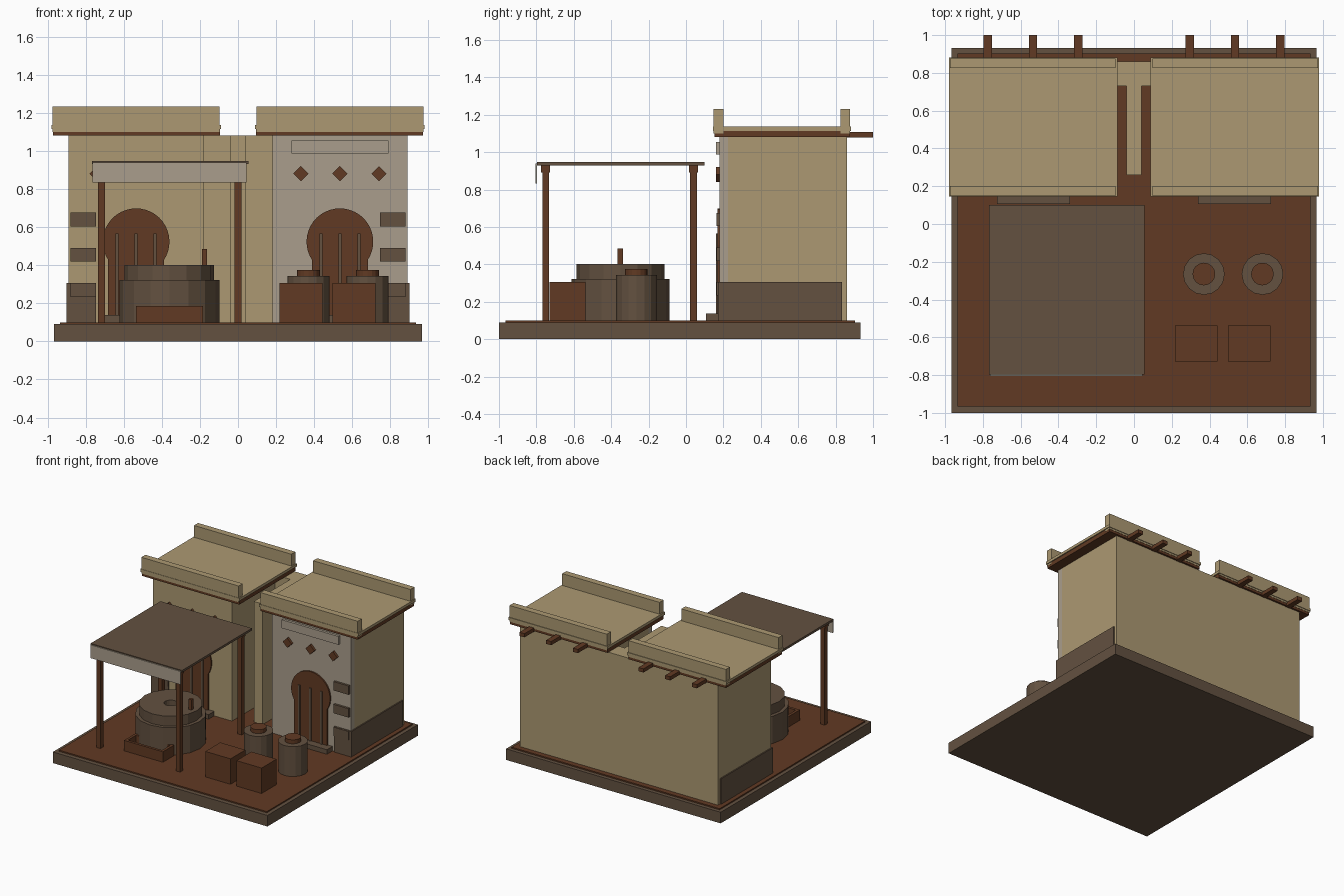
import bpy, bmesh, math

if "Cube" in bpy.data.objects:
    bpy.data.objects.remove(bpy.data.objects["Cube"])


def material(name, rgb):
    m = bpy.data.materials.new(name)
    lin = [((c / 255 + 0.055) / 1.055) ** 2.4 for c in rgb]
    m.diffuse_color = (*lin, 1)
    m.use_nodes = True
    m.node_tree.nodes["Principled BSDF"].inputs["Base Color"].default_value = m.diffuse_color
    return m


TAN = material("sand_plaster", (172, 153, 114))
GREY = material("pale_plaster", (170, 158, 140))
STONE = material("brown_stone", (99, 81, 64))
WOOD = material("dark_wood", (97, 58, 35))


def finish(name, bm, mat):
    bmesh.ops.recalc_face_normals(bm, faces=bm.faces)
    me = bpy.data.meshes.new(name)
    bm.to_mesh(me)
    bm.free()
    me.materials.append(mat)
    ob = bpy.data.objects.new(name, me)
    bpy.context.collection.objects.link(ob)
    return ob


def box(name, x, y, z, mat):
    """Box from (min, max) ranges."""
    bm = bmesh.new()
    bmesh.ops.create_cube(bm, size=1)
    for v in bm.verts:
        for i, (a, b) in enumerate((x, y, z)):
            v.co[i] = (a + b) / 2 + v.co[i] * (b - a)
    return finish(name, bm, mat)


def extrude_profile(name, pts, y, mat):
    """Flat x-z outline given thickness along y."""
    bm = bmesh.new()
    face = bm.faces.new([bm.verts.new((px, y[0], pz)) for px, pz in pts])
    ext = bmesh.ops.extrude_face_region(bm, geom=[face])["geom"]
    for v in ext:
        if isinstance(v, bmesh.types.BMVert):
            v.co.y = y[1]
    return finish(name, bm, mat)


def lathe(name, profile, cx, cy, mat, n=16):
    """Revolve (radius, z) points; a radius of 0 closes on the axis."""
    bm = bmesh.new()
    rings = []
    for r, z in profile:
        rings.append([bm.verts.new((cx + r * math.cos(math.tau * i / n),
                                    cy + r * math.sin(math.tau * i / n), z))
                      for i in range(n)])
    for a, b in zip(rings, rings[1:]):
        for i in range(n):
            j = (i + 1) % n
            bm.faces.new((a[i], a[j], b[j], b[i]))
    bmesh.ops.remove_doubles(bm, verts=bm.verts, dist=1e-5)
    return finish(name, bm, mat)


def cylinder(name, cx, cy, r, z0, z1, mat):
    return lathe(name, [(0, z0), (r, z0), (r, z1), (0, z1)], cx, cy, mat)


# Base and floor
box("base", (-.965, .965), (-1, .933), (0, .09), STONE)
box("floor", (-.935, .935), (-.965, .903), (.085, .10), WOOD)

# Shared back wall and partition between the houses
box("back_wall", (-.185, .185), (.73, .86), (.1, 1.08), TAN)
box("partition_wall", (-.04, .04), (.26, .74), (.1, 1.08), TAN)

for s, side in ((-1, "left"), (1, "right")):
    def mx(a, b):
        return tuple(sorted((s * a, s * b)))

    # House body with its front plaster layer
    box(side + "_house", mx(.18, .89), (.225, .86), (.1, 1.08), TAN)
    box(side + "_front_wall", mx(.18, .89), (.18, .225), (.1, 1.08),
        GREY if s > 0 else TAN)
    box(side + "_plinth", mx(.745, .9), (.17, .835), (.1, .307), STONE)
    for i in range(3):
        z = .27 + .185 * i
        box(f"{side}_corner_stone_{i}", mx(.745, .88), (.162, .19),
            (z - .036, z + .036), STONE)

    # Roof layers, parapets and projecting beams
    box(side + "_roof_board", mx(.095, .972), (.152, .875), (1.08, 1.116), WOOD)
    box(side + "_roof_slab", mx(.088, .98), (.145, .882), (1.114, 1.136), TAN)
    for label, y in (("front", (.148, .2)), ("back", (.825, .877))):
        box(f"{side}_{label}_parapet", mx(.098, .973), y, (1.1, 1.232), TAN)
    for i in range(3):
        x = .295 + .24 * i
        box(f"{side}_roof_beam_{i}", mx(x - .022, x + .022), (.8, 1),
            (1.078, 1.108), WOOD)

    # Horseshoe door, bars, step and diamond ornaments
    cx, cz, r, jamb = s * .535, .523, .175, .147
    a0 = -math.acos(jamb / r)
    arc = [a0 + (math.pi - 2 * a0) * i / 28 for i in range(29)]
    pts = [(cx - jamb, .1), (cx + jamb, .1)]
    pts += [(cx + r * math.cos(a), cz + r * math.sin(a)) for a in arc]
    extrude_profile(side + "_door", pts, (.168, .19), WOOD)
    for i in (-1, 0, 1):
        bx = cx + .1 * i
        box(f"{side}_door_bar_{i + 1}", (bx - .008, bx + .008), (.16, .17),
            (.13, .565), STONE)
        dx = cx + .205 * i
        extrude_profile(f"{side}_diamond_{i + 1}",
                        [(dx - .04, .88), (dx, .84), (dx + .04, .88), (dx, .92)],
                        (.16, .182), WOOD)
    box(side + "_door_step", mx(.34, .725), (.107, .185), (.1, .137), STONE)

    # Storage jar and crate in the yard
    jx = .525 + s * .155
    cylinder(side + "_jar", jx, -.265, .11, .1, .343, STONE)
    cylinder(side + "_jar_lid", jx, -.265, .06, .343, .375, WOOD)
    kx = .47 + s * .14
    box(side + "_crate", (kx - .113, kx + .113), (-.729, -.538), (.1, .307), WOOD)

# Panel over the right door
box("door_panel", (.28, .79), (.16, .182), (.987, 1.055), GREY)

# Canopy with posts, rails and front valance
for y, label in ((-.75, "front"), (.04, "back")):
    for x, side in ((-.717, "left"), (0, "right")):
        box(f"canopy_{label}_{side}_post", (x - .018, x + .018),
            (y - .018, y + .018), (.1, .9), WOOD)
    box(f"canopy_{label}_rail", (-.74, .023), (y - .024, y + .024), (.892, .93), WOOD)
box("canopy_roof", (-.767, .055), (-.797, .1), (.93, .948), STONE)
box("canopy_valance", (-.763, .045), (-.805, -.796), (.833, .94), GREY)

# Mill: lower stone, pierced upper stone, handle
mxc, myc = -.36, -.35
cylinder("lower_millstone", mxc, myc, .263, .1, .322, STONE)
lathe("upper_millstone", [(.05, .322), (.235, .322), (.235, .402), (.05, .402),
                          (.05, .322)], mxc, myc, STONE)
box("mill_handle", (-.19, -.163), (-.365, -.338), (.4, .485), WOOD)

# Open trough
box("trough_floor", (-.535, -.185), (-.7, -.555), (.1, .125), WOOD)
for label, y in (("front", (-.7, -.678)), ("back", (-.577, -.555))):
    box(f"trough_{label}", (-.535, -.185), y, (.1, .185), WOOD)
for label, x in (("left", (-.535, -.513)), ("right", (-.207, -.185))):
    box(f"trough_{label}", x, (-.68, -.575), (.1, .185), WOOD)
